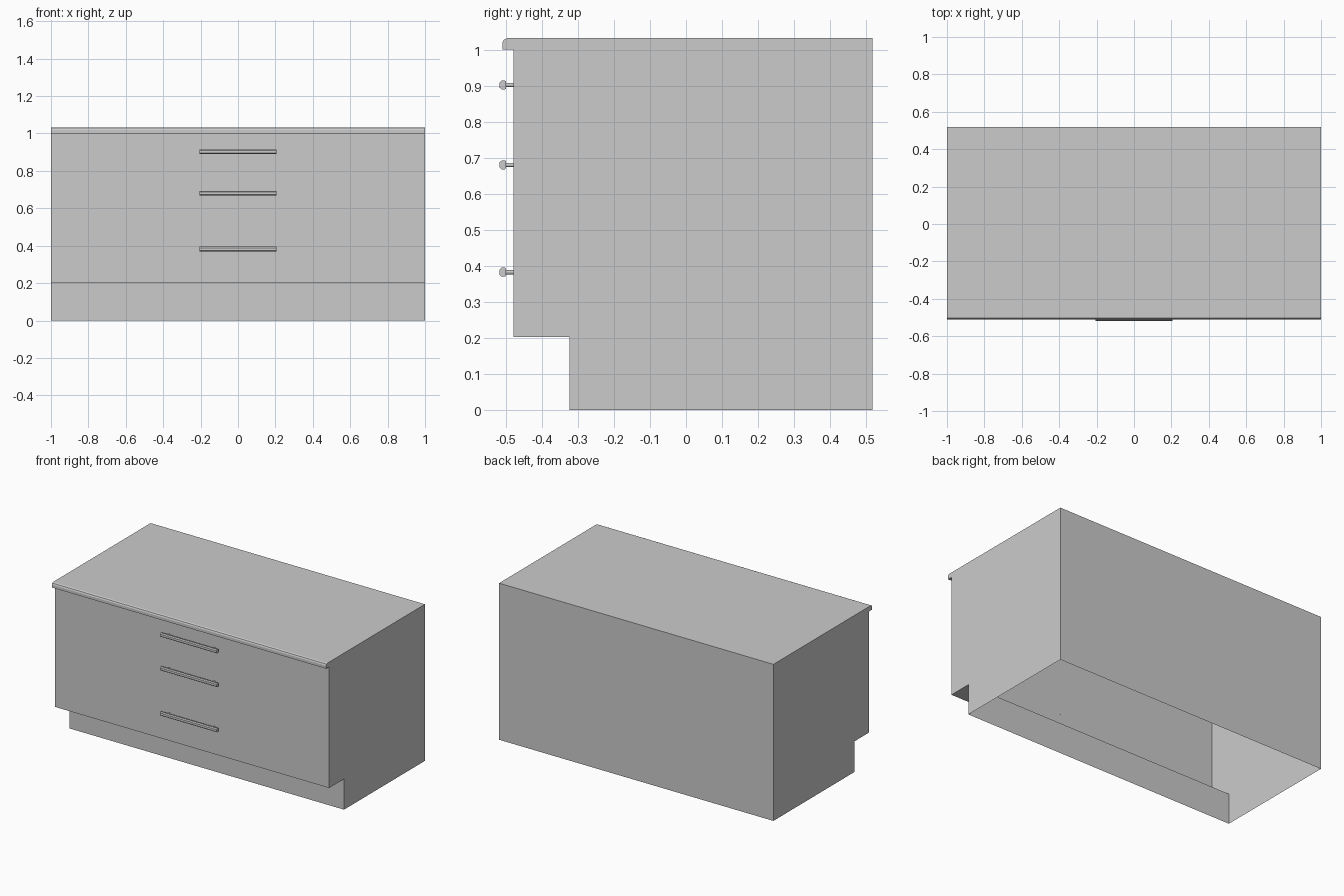
import bpy, bmesh, math
from mathutils import Matrix

if "Cube" in bpy.data.objects:
    bpy.data.objects.remove(bpy.data.objects["Cube"])


def extrude_x(name, profile, half, open_edge=None, z=0.0):
    """Extrude a (y, z) profile along x, capped at both ends."""
    bm = bmesh.new()
    left = [bm.verts.new((-half, y, h + z)) for y, h in profile]
    right = [bm.verts.new((half, y, h + z)) for y, h in profile]
    n = len(profile)
    for i in range(n):
        if i != open_edge:
            j = (i + 1) % n
            bm.faces.new((left[i], left[j], right[j], right[i]))
    bm.faces.new(left[::-1])
    bm.faces.new(right)
    bmesh.ops.recalc_face_normals(bm, faces=bm.faces)
    return finish(name, bm)


def finish(name, bm):
    mesh = bpy.data.meshes.new(name)
    bm.to_mesh(mesh)
    bm.free()
    obj = bpy.data.objects.new(name, mesh)
    bpy.context.collection.objects.link(obj)
    return obj


# Cabinet shell: worktop lip, front, recessed plinth; the underside is open
shell = [(0.518, 0), (0.518, 1.032), (-0.497, 1.032), (-0.506, 1.028),
         (-0.51, 1.019), (-0.51, 1.0), (-0.479, 1.0), (-0.479, 0.202),
         (-0.324, 0.202), (-0.324, 0)]
extrude_x("cabinet_body", shell, 1.0, open_edge=len(shell) - 1)

# Drawer handles: a bar with softened front corners on two round posts
bar = [(-0.5, -0.010), (-0.5, 0.010), (-0.503, 0.0125), (-0.512, 0.0125),
       (-0.518, 0.007), (-0.518, -0.007), (-0.512, -0.0125), (-0.503, -0.0125)]
for label, z in (("top", 0.902), ("middle", 0.68), ("bottom", 0.382)):
    extrude_x(label + "_handle_bar", bar, 0.207, z=z)
    bm = bmesh.new()
    for x in (-0.165, 0.165):
        bmesh.ops.create_cone(
            bm, cap_ends=True, segments=12, radius1=0.006, radius2=0.006, depth=0.024,
            matrix=Matrix.Translation((x, -0.490, z)) @ Matrix.Rotation(math.pi / 2, 4, 'X'))
    finish(label + "_handle_posts", bm)
